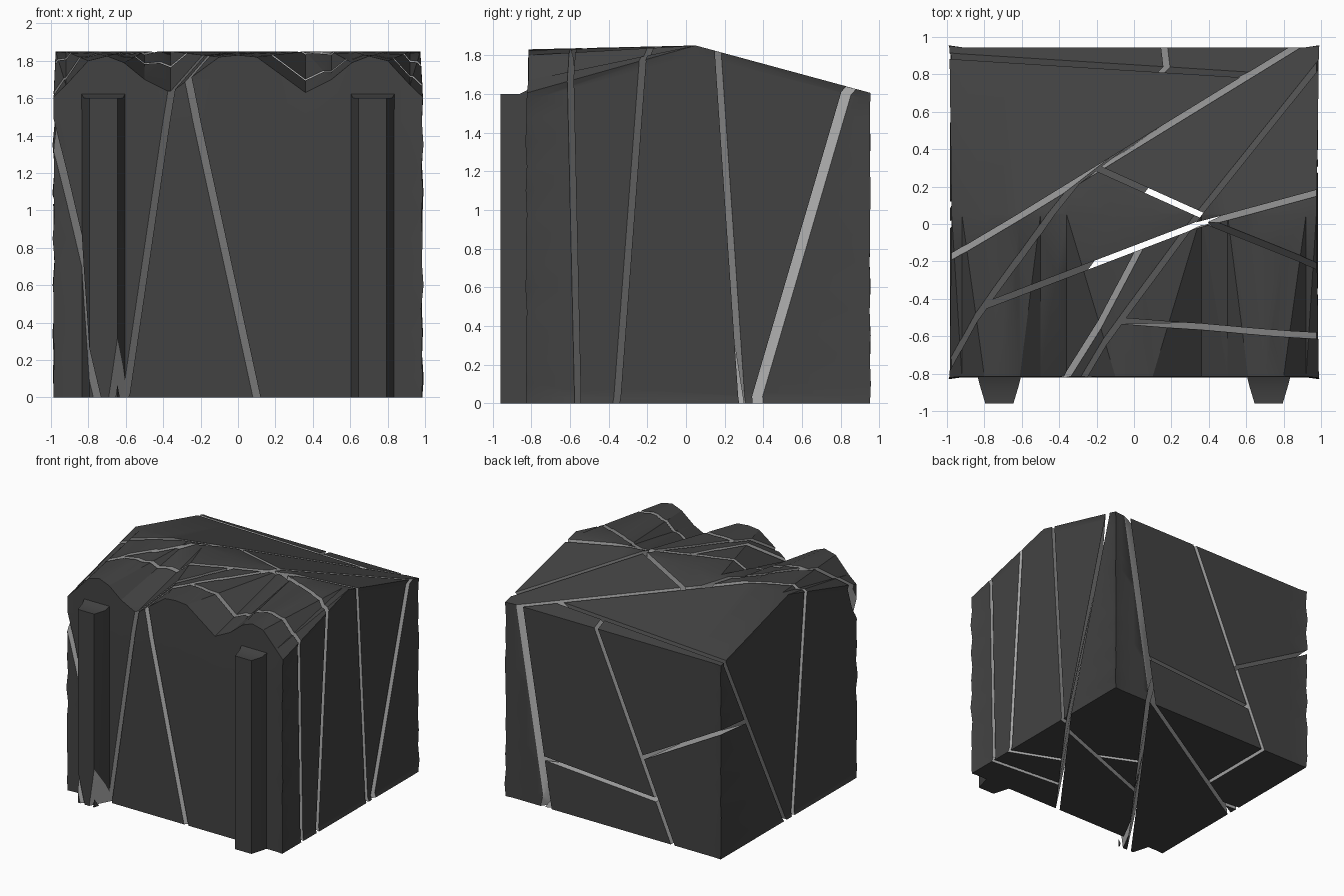
import bpy, bmesh, math, random
from mathutils import Vector

if "Cube" in bpy.data.objects:
    bpy.data.objects.remove(bpy.data.objects["Cube"])

random.seed(4)
GAP = 0.016   # half the width of a crack


def material(name, v):
    m = bpy.data.materials.new(name)
    m.diffuse_color = (v, v, v, 1)
    m.use_nodes = True
    m.node_tree.nodes["Principled BSDF"].inputs["Base Color"].default_value = m.diffuse_color
    return m


MATS = [material("dark_stone", 0.055), material("broken_stone", 0.45)]


def ring_loft(bm, rings):
    """Join equal closed rings into one capped solid, return the two caps."""
    vs = [[bm.verts.new(p) for p in r] for r in rings]
    n = len(vs[0])
    for a, b in zip(vs, vs[1:]):
        for i in range(n):
            j = (i + 1) % n
            bm.faces.new((a[i], a[j], b[j], b[i]))
    return [bm.faces.new(vs[0]), bm.faces.new(vs[-1])]


# House block: side profile lofted across x, the front eave zigzags into 3 gables
bm = bmesh.new()
half = [(0, 1.83), (0.1, 1.82), (0.36, 1.63), (0.5, 1.70), (0.61, 1.79),
        (0.7, 1.825), (0.8, 1.80), (0.92, 1.67), (0.975, 1.605)]
eave = [(-x, z) for x, z in half[:0:-1]] + half
rows = [0.0] + [0.1 + 0.125 * i for i in range(12)]
rings = []
for k, (x, zf) in enumerate(eave):
    end = k in (0, len(eave) - 1)

    def worn(y, z, i):
        # chipped corner edges
        d = (0.014 if i % 2 else -0.008) + random.uniform(-0.004, 0.004) if end else 0
        return (x + math.copysign(d, x), y + math.copysign(d * 0.6, y), z)
    ring = [worn(-0.82, z, i) for i, z in enumerate(rows)]
    ring += [worn(-0.815, zf, 1), (x, 0.05, 1.85), worn(0.945, 1.605, 1)]
    ring += [worn(0.945, z, i) for i, z in reversed(list(enumerate(rows)))]
    rings.append(ring)
caps = ring_loft(bm, rings)
bmesh.ops.recalc_face_normals(bm, faces=bm.faces)
for cap in caps:
    bmesh.ops.inset_individual(bm, faces=[cap], thickness=0.05)
    for v in cap.verts:
        v.co.x = math.copysign(0.975, v.co.x)

# Two tapered front pilasters with a small sloping cap
plan = [(0.60, -0.80), (0.615, -0.86), (0.645, -0.96), (0.795, -0.96),
        (0.825, -0.86), (0.84, -0.80)]
for s in (-1, 1):
    ring_loft(bm, [[(s * x, y, 0) for x, y in plan],
                   [(s * x, y, 1.6 + 0.03 * (y > -0.85)) for x, y in plan]])
bmesh.ops.recalc_face_normals(bm, faces=bm.faces)
bmesh.ops.triangulate(bm, faces=bm.faces)


# Crack tree: (three points on the crack plane, rear side, front side)
T = 1.7
right_side = (((.4, .02, T), (1, .18, T), (.98, .29, 0)), None,
              (((.4, .0, T), (1, -.24, T), (.98, -.36, 0)), None,
               (((0, -.52, T), (1, -.6, T), (.98, -.56, 0)), None, None)))
back_wall = (((.16, .96, 1.6), (-.54, .96, 0), (.16, 0, 1.6)),
             (((1, .96, .43), (-.43, .96, .33), (0, 0, .3)), None, None),
             (((-.28, .96, .66), (-.98, .96, 1.05), (-.98, .45, 1.0)), None, None))
back = (((-1, .9, 1.62), (.6, .8, 1.65), (-1, .3, .4)), back_wall, None)
left_front = (((-.7, -.4, T), (.4, .02, T), (-.15, -.19, 0)),
              (((-.2, .3, T), (.4, .03, T), (.1, .165, 0)), None, None),
              (((0, -.15, T), (-.35, -.82, T), (-.6, -.82, 0)), None, None))
left = (((.97, 1.0, T), (-.2, .3, T), (-.98, 0, 0)), back,
        (((-.3, .2, T), (-1, -.75, T), (-.65, -.82, 0)), None, left_front))
tree = (((.97, .85, T), (-.27, -.82, T), (.1, -.82, 0)), left, right_side)

count = 0


def finish(piece):
    global count
    if not piece.faces:
        return
    count += 1
    bmesh.ops.recalc_face_normals(piece, faces=piece.faces)
    name = "house_fragment_%02d" % count
    me = bpy.data.meshes.new(name)
    piece.to_mesh(me)
    for m in MATS:
        me.materials.append(m)
    ob = bpy.data.objects.new(name, me)
    bpy.context.collection.objects.link(ob)
    bpy.ops.object.select_all(action='DESELECT')
    ob.select_set(True)
    bpy.context.view_layer.objects.active = ob
    bpy.ops.object.shade_smooth_by_angle(angle=math.radians(35))


def fracture(piece, node):
    """Split a solid along the crack tree, closing both sides of each gap."""
    if node is None or not piece.faces:
        finish(piece)
        return
    a, b, c = (Vector(p) for p in node[0])
    n = (b - a).cross(c - a).normalized()
    if n.dot(Vector((0.01, 1, 0.001))) < 0:
        n = -n
    for side, child in ((1, node[1]), (-1, node[2])):
        part = piece.copy()
        bmesh.ops.bisect_plane(part, geom=part.verts[:] + part.edges[:] + part.faces[:],
                               plane_co=a + n * GAP * side, plane_no=n, dist=1e-6,
                               clear_inner=side > 0, clear_outer=side < 0)
        rim = [e for e in part.edges if e.is_boundary]
        if rim:
            new = bmesh.ops.edgeloop_fill(part, edges=rim, mat_nr=1)["faces"]
            bmesh.ops.recalc_face_normals(part, faces=part.faces)
            bmesh.ops.triangulate(part, faces=new)
            bmesh.ops.triangulate(part, faces=[f for f in part.faces if len(f.verts) > 3])
        fracture(part, child)
        part.free()


fracture(bm, tree)
bm.free()
